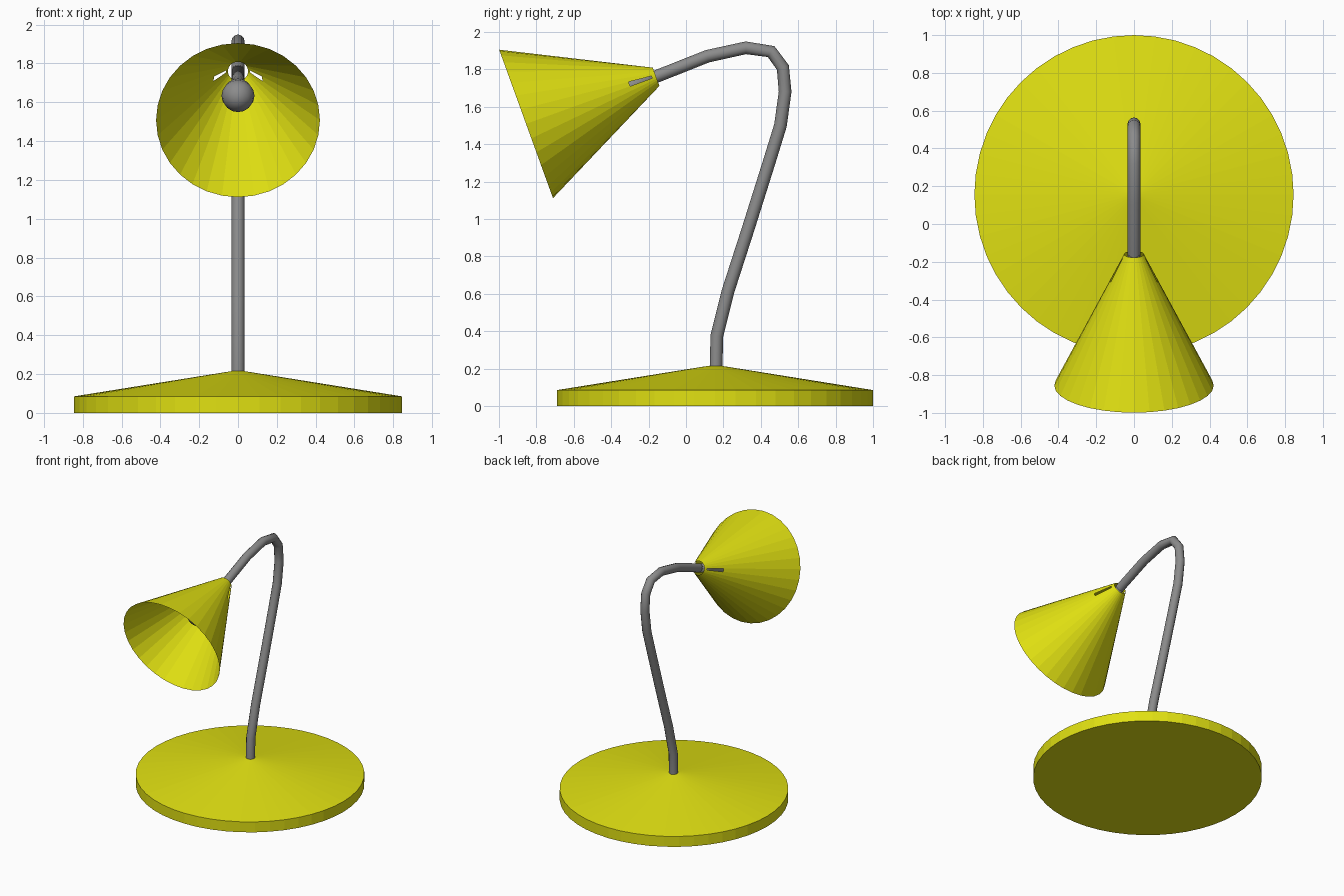
import bpy, bmesh, math
from mathutils import Vector, Matrix

if "Cube" in bpy.data.objects:
    bpy.data.objects.remove(bpy.data.objects["Cube"])


def make_material(name, colour):
    m = bpy.data.materials.new(name)
    m.diffuse_color = (*colour, 1)
    m.use_nodes = True
    m.node_tree.nodes["Principled BSDF"].inputs["Base Color"].default_value = m.diffuse_color
    return m


YELLOW = make_material("yellow_paint", (0.75, 0.75, 0.006))
GREY = make_material("grey_metal", (0.26, 0.26, 0.26))


def lathe(name, profile, sides, mat, matrix, skip=None):
    """Revolve (radius, height) points around local z; skip(ring, side) leaves holes."""
    bm = bmesh.new()
    rings = []
    for r, h in profile:
        if r == 0:
            rings.append([bm.verts.new((0, 0, h))] * sides)
        else:
            rings.append([bm.verts.new((r * math.cos(2 * math.pi * i / sides),
                                        r * math.sin(2 * math.pi * i / sides), h))
                          for i in range(sides)])
    for k in range(len(rings) - 1):
        a, b = rings[k], rings[k + 1]
        for i in range(sides):
            if skip and skip(k, i):
                continue
            j = (i + 1) % sides
            quad = list(dict.fromkeys((a[i], a[j], b[j], b[i])))
            bm.faces.new(quad)
    bm.transform(matrix)
    me = bpy.data.meshes.new(name)
    bm.to_mesh(me)
    bm.free()
    me.materials.append(mat)
    ob = bpy.data.objects.new(name, me)
    bpy.context.collection.objects.link(ob)
    return ob


# Base: low disc with a shallow conical top
lathe("base", [(0, 0), (0.845, 0), (0.845, 0.085), (0.033, 0.215), (0, 0.215)],
      48, YELLOW, Matrix.Translation((0, 0.155, 0)))

# Gooseneck arm: round tube along a bent path in the yz plane
path = [(0.16, 0.18), (0.165, 0.375), (0.225, 0.615), (0.33, 0.94), (0.445, 1.305),
        (0.505, 1.50), (0.53, 1.68), (0.518, 1.81), (0.455, 1.895), (0.32, 1.915),
        (0.115, 1.87), (-0.17, 1.757)]
curve = bpy.data.curves.new("arm", 'CURVE')
curve.dimensions = '3D'
curve.bevel_depth = 0.034
curve.bevel_resolution = 4
curve.use_fill_caps = True
spline = curve.splines.new('POLY')
spline.points.add(len(path) - 1)
for p, (y, z) in zip(spline.points, path):
    p.co = (0, y, z, 1)
curve.materials.append(GREY)
arm = bpy.data.objects.new("arm", curve)
bpy.context.collection.objects.link(arm)

# Head frame: local z runs from the neck towards the open mouth of the shade
neck = Vector((0, -0.16, 1.76))
mouth = Vector((0, -0.855, 1.508))
axis = mouth - neck
length = axis.length
z = axis.normalized()
x = Vector((1, 0, 0))
y = z.cross(x)
head = Matrix.Translation(neck) @ Matrix((x, y, z)).transposed().to_4x4()

# Shade: thin open cone with a small vent slit on each side of the neck
SIDES = 32
shade_profile = [(0.052 + 0.37 * t, length * t) for t in (0, 0.03, 0.2, 1)]
lathe("shade", shade_profile, SIDES, YELLOW, head,
      skip=lambda k, i: k == 1 and i in (0, SIDES // 2 - 1))

# Bulb: narrow neck swelling into a round end
bulb_profile = [(0, 0), (0.034, 0), (0.034, 0.16), (0.05, 0.24), (0.072, 0.31)]
bulb_profile += [(0.085 * math.cos(a), 0.37 + 0.085 * math.sin(a))
                 for a in (math.radians(d) for d in (0, 25, 50, 72))]
bulb_profile.append((0, 0.455))
bulb = lathe("bulb", bulb_profile, 16, GREY, head)
for f in bulb.data.polygons:
    f.use_smooth = True

# Keep all closed parts facing outward
for name in ("base", "shade", "bulb"):
    me = bpy.data.objects[name].data
    bm = bmesh.new()
    bm.from_mesh(me)
    bmesh.ops.recalc_face_normals(bm, faces=bm.faces)
    bm.to_mesh(me)
    bm.free()
